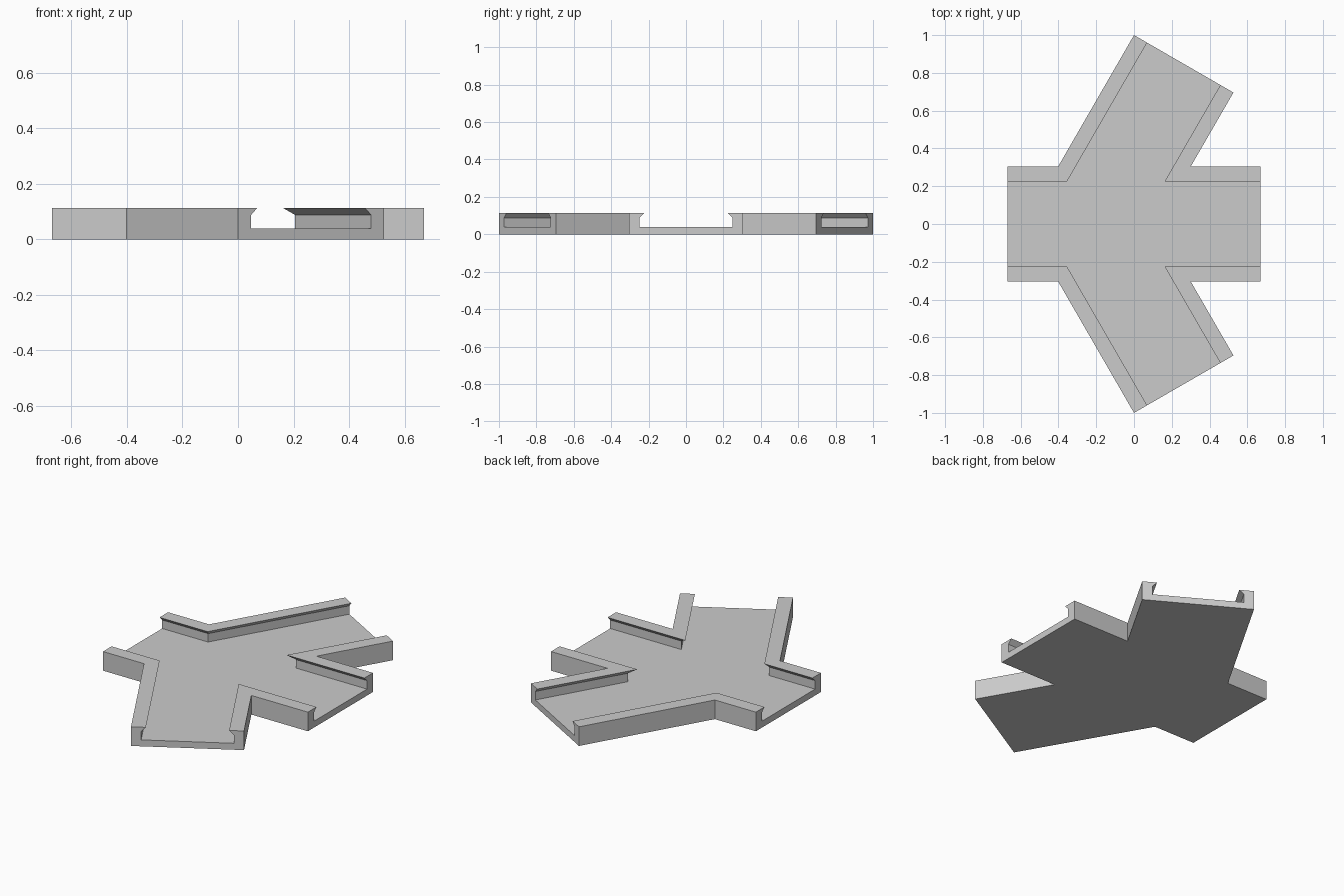
import bpy
import bmesh
from math import cos, sin, radians
from mathutils import Vector

cube = bpy.data.objects.get("Cube")
if cube:
    bpy.data.objects.remove(cube, do_unlink=True)

# Main dimensions
HALF_LEN, HALF_W = 0.67, 0.304
HEIGHT, FLOOR = 0.113, 0.038
ARM = Vector((cos(radians(60)), sin(radians(60))))    # side channel direction
ACROSS = Vector((ARM.y, -ARM.x)) * HALF_W * 2

# Rail section: (distance in from the outer edge, height), outer base to floor
SECTION = [(0, 0), (0, HEIGHT), (0.08, HEIGHT), (0.055, 0.088), (0.055, FLOOR)]

# Outer edges of the two back rails, anticlockwise
tip_left = Vector((0, 1))
tip_right = tip_left + ACROSS


def crotch(tip):
    """Point where a side channel edge meets the straight channel edge."""
    return tip - ARM * ((tip.y - HALF_W) / ARM.y)


back_rails = [
    [Vector((HALF_LEN, HALF_W)), crotch(tip_right), tip_right],
    [tip_left, crotch(tip_left), Vector((-HALF_LEN, HALF_W))],
]
# Front rails mirror the back ones
front_rails = [[Vector((p.x, -p.y)) for p in reversed(path)]
               for path in reversed(back_rails)]


def inward(a, b):
    d = (b - a).normalized()
    return Vector((-d.y, d.x))


def sweep(bm, path):
    """Sweep the rail section along a path with a mitred corner."""
    n1, n2 = inward(path[0], path[1]), inward(path[1], path[2])
    normals = [n1, (n1 + n2) / (1 + n1.dot(n2)), n2]
    rings = [[bm.verts.new((*(p + n * d), z)) for d, z in SECTION]
             for p, n in zip(path, normals)]
    for r, s in zip(rings, rings[1:]):
        for k in range(len(SECTION) - 1):
            bm.faces.new((r[k], s[k], s[k + 1], r[k + 1]))
    return rings


bm = bmesh.new()
rails = [sweep(bm, path) for path in back_rails + front_rails]

# Underside and channel floor
bm.faces.new([ring[0] for rail in rails for ring in rail])
bm.faces.new([ring[-1] for rail in rails for ring in rail])

# Open channel ends, each joining one rail to the next
for i, rail in enumerate(rails):
    following = rails[(i + 1) % len(rails)]
    bm.faces.new(rail[-1] + following[0][::-1])

bmesh.ops.recalc_face_normals(bm, faces=bm.faces)
mesh = bpy.data.meshes.new("channel_junction")
bm.to_mesh(mesh)
bm.free()

# Plain grey material
grey = bpy.data.materials.new("light_grey")
grey.use_nodes = True
colour = (0.6, 0.6, 0.6, 1)
grey.diffuse_color = colour
grey.node_tree.nodes["Principled BSDF"].inputs["Base Color"].default_value = colour
mesh.materials.append(grey)

junction = bpy.data.objects.new("channel_junction", mesh)
bpy.context.collection.objects.link(junction)
